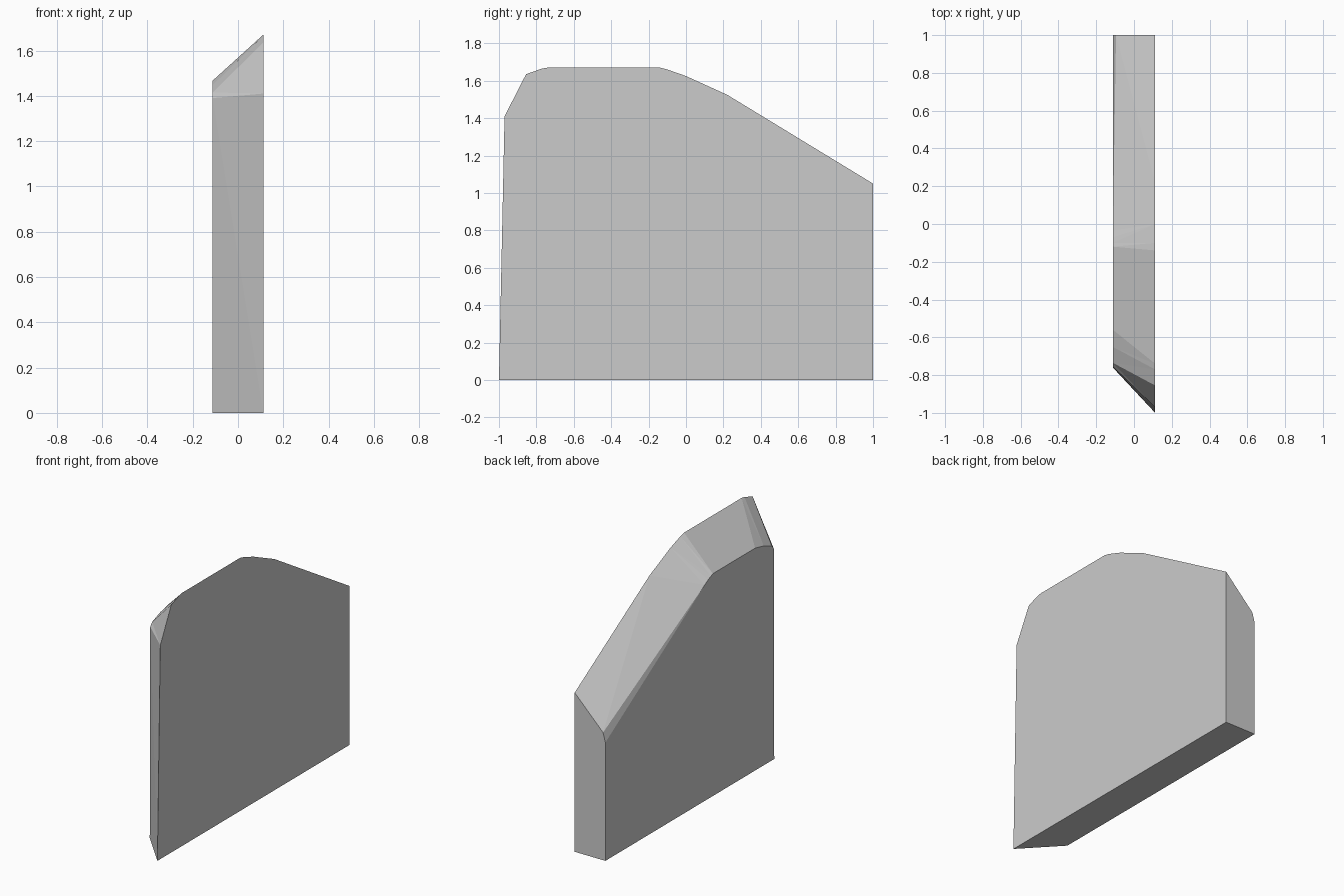
import bpy
import bmesh

cube = bpy.data.objects.get("Cube")
if cube:
    bpy.data.objects.remove(cube, do_unlink=True)

# One plain grey material
grey = bpy.data.materials.new("plain_grey")
grey.use_nodes = True
colour = (0.6, 0.6, 0.6, 1)
grey.diffuse_color = colour
grey.node_tree.nodes["Principled BSDF"].inputs["Base Color"].default_value = colour

HALF = 0.112

# Matching side outlines (y, z), from the bottom front over the top to the bottom back
large_outline = [(-1, 0), (-.97, 1.41), (-.855, 1.635), (-.77, 1.665), (-.74, 1.67),
                 (-.14, 1.67), (-.1, 1.66), (0, 1.625), (.22, 1.525), (1, 1.05), (1, 0)]
small_outline = [(-.76, 0), (-.755, 1.39), (-.735, 1.415), (-.65, 1.447), (-.56, 1.467),
                 (-.12, 1.467), (-.1, 1.458), (-.07, 1.445), (-.035, 1.425), (1, .78), (1, 0)]

bm = bmesh.new()
large = [bm.verts.new((HALF, y, z)) for y, z in large_outline]
small = [bm.verts.new((-HALF, y, z)) for y, z in small_outline]
corner = bm.verts.new((-HALF + .017, 1, .842))

# Flat sides and underside
bm.faces.new(large)
bm.faces.new(small[::-1])
bm.faces.new((large[0], large[-1], small[-1], small[0]))

# Sloping front and top band joining the outlines
band = [bm.faces.new((large[i], small[i], small[i + 1], large[i + 1])) for i in range(8)]
band.append(bm.faces.new((large[8], small[8], corner, large[9])))

# Chamfered sliver and upright back
bm.faces.new((small[8], small[9], corner))
bm.faces.new((large[9], corner, small[9], small[10], large[10]))

bmesh.ops.triangulate(bm, faces=band)
bmesh.ops.recalc_face_normals(bm, faces=bm.faces)

mesh = bpy.data.meshes.new("bevelled_panel")
bm.to_mesh(mesh)
bm.free()
mesh.materials.append(grey)
panel = bpy.data.objects.new("bevelled_panel", mesh)
bpy.context.collection.objects.link(panel)
